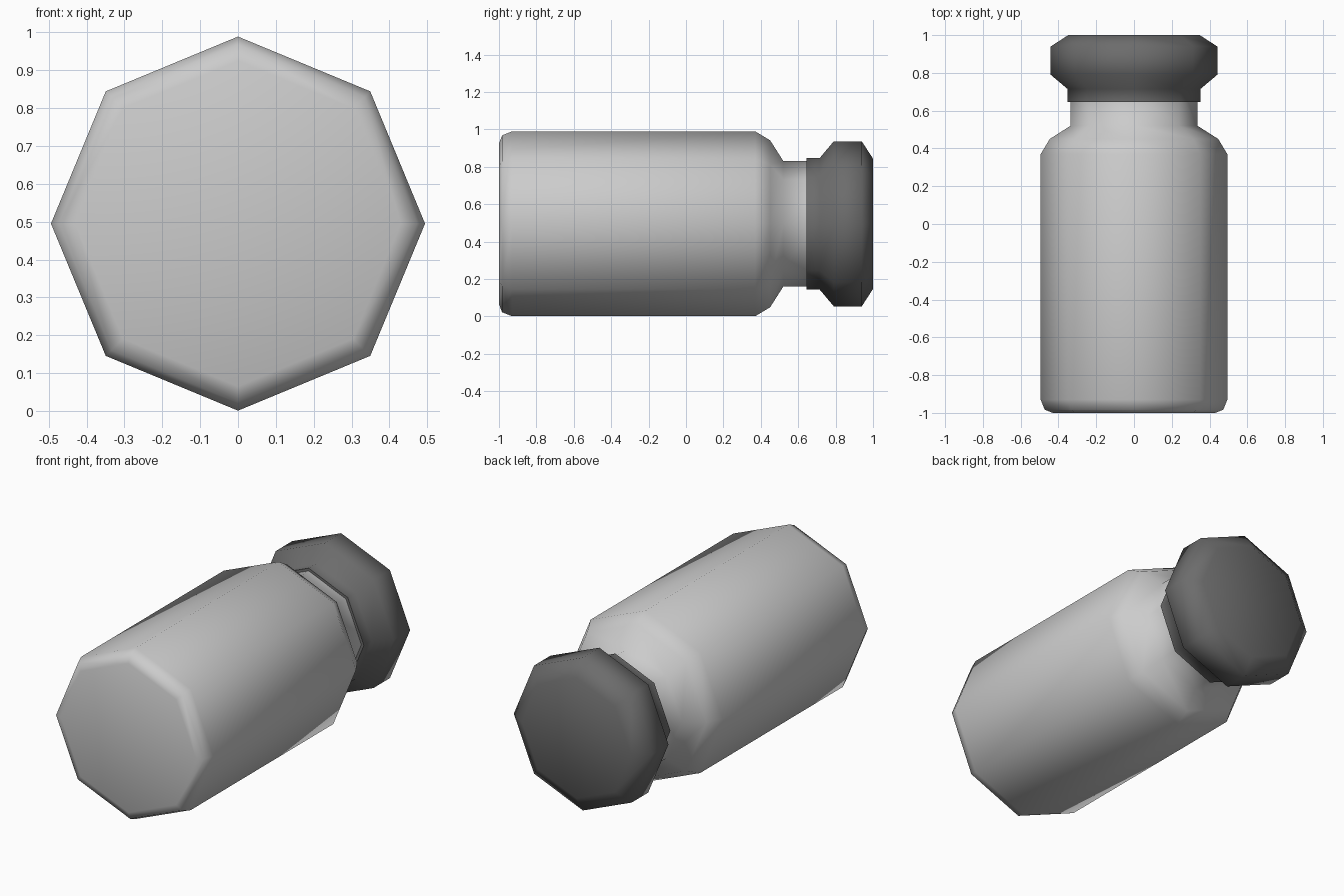
import bpy, bmesh, math

if "Cube" in bpy.data.objects:
    bpy.data.objects.remove(bpy.data.objects["Cube"])

SIDES = 8
CENTRE_Z = 0.495


def lathe(name, profile, colour=None):
    """Spin (y, radius) points around the lying bottle's axis, closing both ends."""
    bm = bmesh.new()
    rings = []
    for y, r in profile:
        ring = []
        for i in range(SIDES):
            a = 2 * math.pi * i / SIDES
            ring.append(bm.verts.new((r * math.cos(a), y, CENTRE_Z + r * math.sin(a))))
        rings.append(ring)
    for lo, hi in zip(rings, rings[1:]):
        for i in range(SIDES):
            j = (i + 1) % SIDES
            bm.faces.new((lo[i], lo[j], hi[j], hi[i]))
    bm.faces.new(rings[0])
    bm.faces.new(rings[-1])
    bmesh.ops.recalc_face_normals(bm, faces=bm.faces)
    mesh = bpy.data.meshes.new(name)
    bm.to_mesh(mesh)
    bm.free()
    ob = bpy.data.objects.new(name, mesh)
    bpy.context.collection.objects.link(ob)
    if colour:
        mat = bpy.data.materials.new(name + "_material")
        mat.diffuse_color = colour
        mat.use_nodes = True
        mat.node_tree.nodes["Principled BSDF"].inputs["Base Color"].default_value = mat.diffuse_color
        mesh.materials.append(mat)
    bpy.ops.object.select_all(action='DESELECT')
    ob.select_set(True)
    bpy.context.view_layer.objects.active = ob
    bpy.ops.object.shade_smooth_by_angle(angle=math.radians(62))
    return ob


# Glass vial: bevelled base, straight wall, rounded shoulder, neck
lathe("vial_body", [(-1.0, 0.43), (-0.983, 0.473), (-0.93, 0.494), (0.37, 0.494),
                    (0.45, 0.446), (0.52, 0.336), (0.70, 0.336)])

# Dark stopper: collar over the neck, flared lip, chamfered top
lathe("stopper", [(0.645, 0.352), (0.715, 0.352), (0.79, 0.441),
                  (0.94, 0.441), (1.0, 0.348)], (0.15, 0.15, 0.15, 1))
